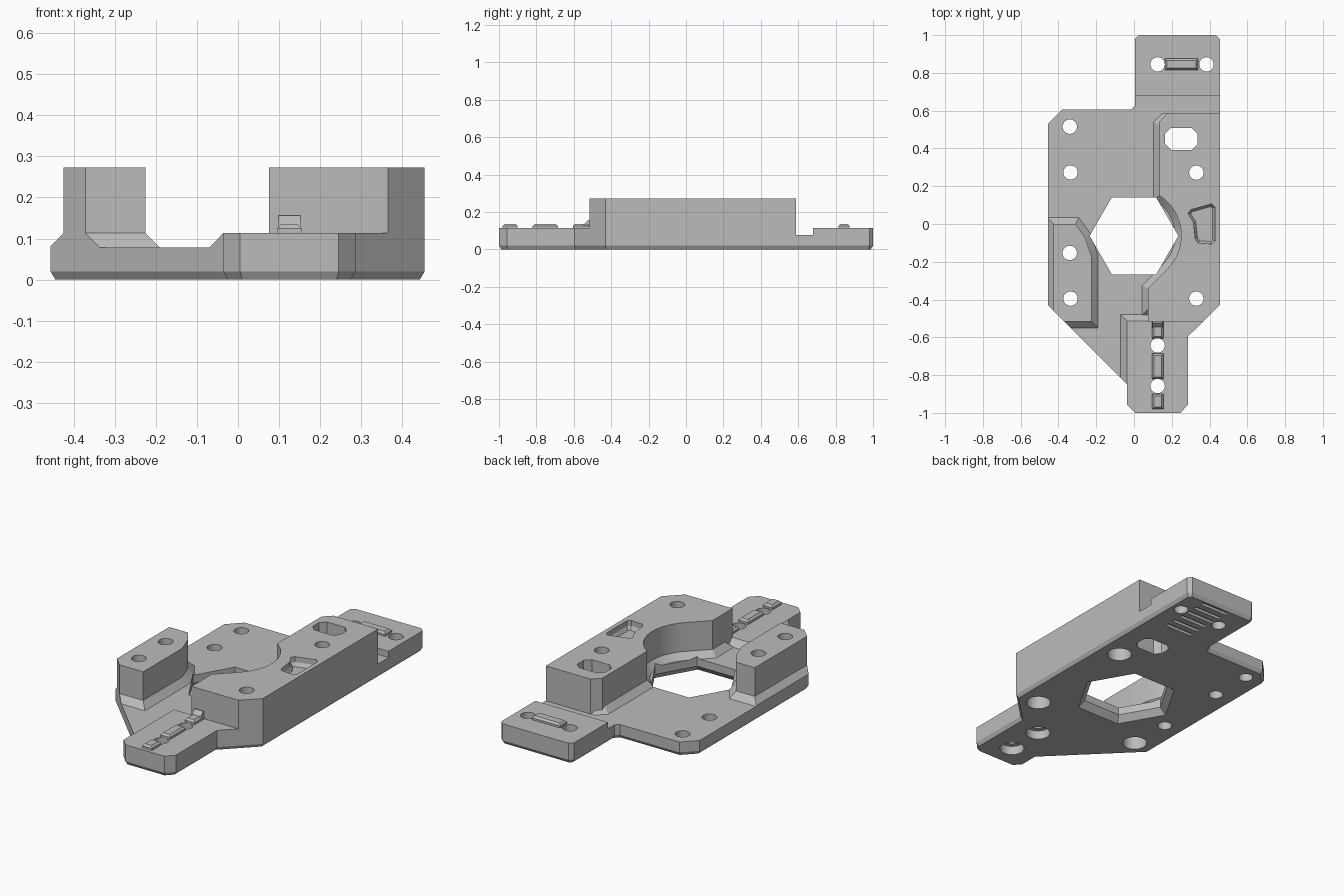
import bpy, bmesh
from math import sin, cos, radians, pi
from mathutils import Vector

if "Cube" in bpy.data.objects:
    bpy.data.objects.remove(bpy.data.objects["Cube"])

grey = bpy.data.materials.new("matte_grey")
grey.use_nodes = True
grey.diffuse_color = (0.5, 0.5, 0.5, 1)
grey.node_tree.nodes["Principled BSDF"].inputs["Base Color"].default_value = (0.5, 0.5, 0.5, 1)


def offset(pts, d):
    """Grow a counter-clockwise outline by d with mitred corners."""
    out = []
    for i, p in enumerate(pts):
        p = Vector(p)
        a = (p - Vector(pts[i - 1])).normalized()
        b = (Vector(pts[(i + 1) % len(pts)]) - p).normalized()
        n, m = Vector((a.y, -a.x)), Vector((b.y, -b.x))
        out.append(p + (n + m) * d / (1 + n.dot(m)))
    return out


def loft(name, layers):
    """Closed solid through stacked (outline, height) layers."""
    bm = bmesh.new()
    rings = [[bm.verts.new((p[0], p[1], z)) for p in pts] for pts, z in layers]
    bm.faces.new(rings[0][::-1])
    bm.faces.new(rings[-1])
    for lo, hi in zip(rings, rings[1:]):
        for i in range(len(lo)):
            j = (i + 1) % len(lo)
            bm.faces.new((lo[i], lo[j], hi[j], hi[i]))
    bmesh.ops.recalc_face_normals(bm, faces=bm.faces)
    me = bpy.data.meshes.new(name)
    bm.to_mesh(me)
    bm.free()
    me.materials.append(grey)
    ob = bpy.data.objects.new(name, me)
    bpy.context.collection.objects.link(ob)
    return ob


def prism(name, pts, z0, z1):
    return loft(name, [(pts, z0), (pts, z1)])


def rect(x0, x1, y0, y1):
    return [(x0, y0), (x1, y0), (x1, y1), (x0, y1)]


def ngon(x, y, r, n=32):
    return [(x + r * cos(2 * pi * i / n), y + r * sin(2 * pi * i / n)) for i in range(n)]


def combine(target, tool, op):
    mod = target.modifiers.new(op, 'BOOLEAN')
    mod.operation, mod.object, mod.solver = op, tool, 'EXACT'
    bpy.context.view_layer.objects.active = target
    bpy.ops.object.modifier_apply(modifier=mod.name)
    bpy.data.objects.remove(tool)


PLATE, STEP, TOP, FLARE = 0.078, 0.113, 0.273, 0.034

# Plate and the two end tabs, left oversize until trimmed
body = prism("mount_body", rect(-0.7, 0.7, -1.2, 1.2), -0.1, PLATE)
front_tab = rect(-0.036, 0.6, -1.3, -0.514)
combine(body, loft("front_tab", [(offset(front_tab, 2 * FLARE), PLATE - FLARE),
                                 (front_tab, STEP)]), 'UNION')
combine(body, prism("back_tab", rect(-0.1, 0.6, 0.68, 1.3), 0.03, STEP), 'UNION')

# Left tower with flared foot
left = [(-0.425, -0.515), (-0.225, -0.515), (-0.225, -0.17), (-0.26, -0.07),
        (-0.31, 0), (-0.425, 0)]
combine(body, loft("left_tower", [(offset(left, 2 * FLARE), PLATE - FLARE),
                                  (left, STEP), (left, TOP)]), 'UNION')

# Right tower, curved round the central opening, and its flared foot
arc = [(0.25 * cos(radians(a)), -0.06 + 0.25 * sin(radians(a))) for a in range(57, -51, -6)]
inner = [(0.135, 0.17)] + arc + [(0.16, -0.255), (0.075, -0.34)]
right = [(0.075, -0.517), (0.6, -0.517), (0.6, 0.588), (0.178, 0.588), (0.135, 0.545)] + inner
foot = [(0.076, -0.45), (0.58, -0.45), (0.58, 0.553), (0.165, 0.553), (0.136, 0.525)] + inner
combine(body, prism("right_tower", right, 0.04, TOP), 'UNION')
combine(body, loft("right_foot", [(offset(foot, FLARE), PLATE - 0.001),
                                  (foot, STEP - 0.001)]), 'UNION')

# Trim everything to the outline with a chamfered underside
outline = [(-0.456, -0.43), (-0.036, -0.85), (-0.036, -0.957), (0.005, -1), (0.245, -1),
           (0.286, -0.957), (0.286, -0.595), (0.454, -0.43), (0.454, 0.98), (0.434, 1),
           (0.025, 1), (0.005, 0.98), (0.005, 0.625), (-0.015, 0.605), (-0.382, 0.605),
           (-0.456, 0.53)]
combine(body, loft("trim", [(offset(outline, -0.012), 0), (outline, 0.02),
                            (outline, 0.5)]), 'INTERSECT')

# Six-sided opening with a chamfered lower rim
combine(body, loft("opening", [(ngon(0, -0.063, 0.29, 6), -0.02),
                               (ngon(0, -0.063, 0.235, 6), 0.035),
                               (ngon(0, -0.063, 0.235, 6), 0.4)]), 'DIFFERENCE')

# Screw holes: x, y, depth of the wide bore underneath
holes = [(-0.34, 0.515, 0), (-0.336, 0.273, 0), (-0.34, -0.153, 0), (-0.336, -0.395, 0.08),
         (0.33, 0.272, 0.08), (0.33, -0.395, 0.08), (0.125, 0.845, 0), (0.384, 0.845, 0),
         (0.125, -0.643, 0.05), (0.125, -0.858, 0.05)]
for x, y, depth in holes:
    small = ngon(x, y, 0.038)
    layers = [(small, -0.1), (small, 0.5)]
    if depth:
        wide = ngon(x, y, 0.064)
        layers = [(wide, -0.1), (wide, depth), (small, depth + 0.001), (small, 0.5)]
    combine(body, loft("screw_hole", layers), 'DIFFERENCE')

# Slot through the right tower and a shallow tapered pocket
c = 0.03
slot = [(0.165 + c, 0.393), (0.336 - c, 0.393), (0.336, 0.393 + c), (0.336, 0.508 - c),
        (0.336 - c, 0.508), (0.165 + c, 0.508), (0.165, 0.508 - c), (0.165, 0.393 + c)]
combine(body, prism("slot", slot, -0.1, 0.5), 'DIFFERENCE')
pocket = [(0.34, -0.1), (0.412, -0.106), (0.428, -0.09), (0.428, 0.09), (0.41, 0.106),
          (0.3, 0.075), (0.286, 0.055), (0.315, 0.01), (0.325, -0.08)]
combine(body, loft("pocket", [(offset(pocket, -0.012), TOP - 0.05),
                              (pocket, TOP - 0.03), (pocket, 0.5)]), 'DIFFERENCE')

# Grip grooves under the back tab
for i in range(6):
    y = 0.665 + 0.058 * i
    combine(body, prism("groove", rect(0.165, 0.34, y, y + 0.022), -0.1, 0.015), 'DIFFERENCE')

bpy.ops.object.select_all(action='DESELECT')
body.select_set(True)
bpy.context.view_layer.objects.active = body
bpy.ops.object.shade_smooth_by_angle(angle=radians(25))

# Raised keys on the tabs
keys = [("front_key", 0.095, 0.155, -0.98, -0.9), ("middle_key", 0.095, 0.155, -0.82, -0.685),
        ("inner_key", 0.095, 0.155, -0.605, -0.515), ("back_key", 0.165, 0.338, 0.815, 0.875)]
for name, *box in keys:
    r = rect(*box)
    loft(name, [(r, STEP - 0.01), (r, 0.124), (offset(r, -0.01), 0.135)])

# Small wedge where the inner key meets the tower
loft("key_wedge", [(rect(0.098, 0.152, -0.55, -0.515), 0.13),
                   (rect(0.098, 0.152, -0.524, -0.515), 0.156)])
